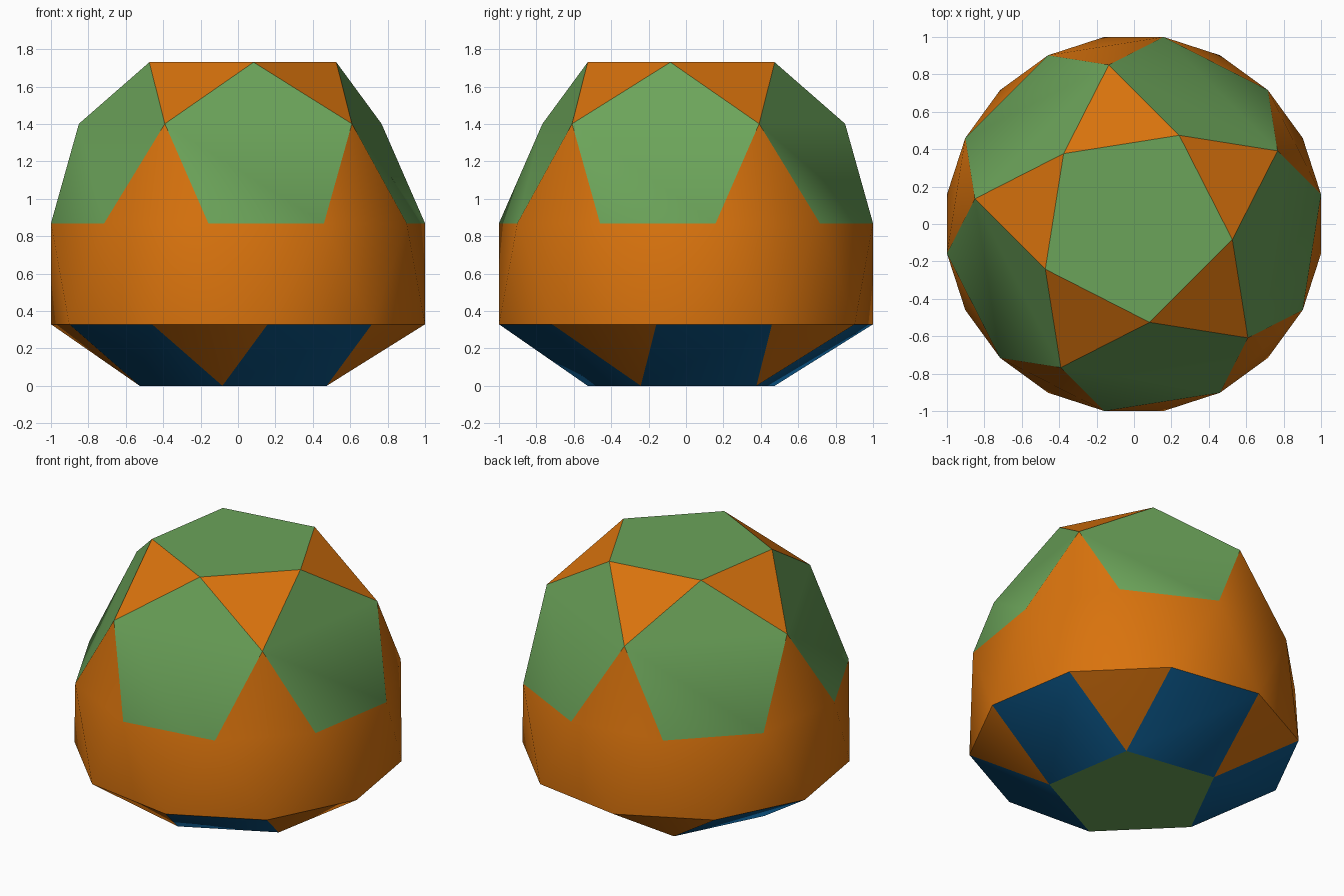
import bpy, bmesh, math

if "Cube" in bpy.data.objects:
    bpy.data.objects.remove(bpy.data.objects["Cube"])


def linear(c):
    return c / 12.92 if c <= 0.04045 else ((c + 0.055) / 1.055) ** 2.4


def material(name, srgb):
    col = (*[linear(c) for c in srgb], 1.0)
    m = bpy.data.materials.new(name)
    m.use_nodes = True
    m.diffuse_color = col
    m.node_tree.nodes["Principled BSDF"].inputs["Base Color"].default_value = col
    return m


# face colour follows the number of sides
ORANGE, BLUE, GREEN = 0, 1, 2
COLOUR = {3: ORANGE, 4: BLUE, 5: GREEN}
materials = [material("orange", (0.85, 0.45, 0.05)),
             material("blue", (0.05, 0.35, 0.55)),
             material("green", (0.42, 0.64, 0.35))]

# equal-edged proportions
R = 1 / math.cos(math.radians(9))          # decagon radius
A = 2 * R * math.sin(math.radians(18))     # edge length
P = A / (2 * math.sin(math.radians(36)))   # pentagon radius
PHI = (1 + math.sqrt(5)) / 2
Z_LOW = A * 0.52573                        # cupola height
Z_HIGH = Z_LOW + A * 0.86240               # plus the antiprism band
Z_MID = Z_HIGH + A * 0.85065               # rotunda waist
Z_TOP = Z_HIGH + A * 1.37638               # plus the rotunda

bm = bmesh.new()


def ring(n, radius, z, start):
    angles = [math.radians(start + 360 * i / n) for i in range(n)]
    return [bm.verts.new((radius * math.cos(a), radius * math.sin(a), z)) for a in angles]


def face(*verts):
    f = bm.faces.new(verts)
    f.material_index = COLOUR[len(verts)]


base = ring(5, P, 0, -99)
low = ring(10, R, Z_LOW, -117)
high = ring(10, R, Z_HIGH, -99)
mid = ring(5, P * PHI, Z_MID, -45)
top = ring(5, P, Z_TOP, -81)

# end caps
face(*reversed(base))
face(*top)

for i in range(5):
    j, k = (i + 1) % 5, 2 * i
    # lower cupola: triangles and squares
    face(base[i], low[k + 1], low[k])
    face(base[i], base[j], low[(k + 2) % 10], low[k + 1])
    # upper rotunda: pentagons, and triangles above and below the waist
    face(top[i], mid[i - 1], high[k], high[k + 1], mid[i])
    face(top[i], mid[i], top[j])
    face(mid[i], high[k + 1], high[(k + 2) % 10])

# antiprism band of triangles
for i in range(10):
    j = (i + 1) % 10
    face(low[i], low[j], high[i])
    face(low[j], high[j], high[i])

bmesh.ops.recalc_face_normals(bm, faces=bm.faces[:])
mesh = bpy.data.meshes.new("faceted_polyhedron")
bm.to_mesh(mesh)
bm.free()
for m in materials:
    mesh.materials.append(m)

solid = bpy.data.objects.new("faceted_polyhedron", mesh)
bpy.context.collection.objects.link(solid)

# soften shallow edges, keep steep ones sharp
bpy.ops.object.select_all(action='DESELECT')
solid.select_set(True)
bpy.context.view_layer.objects.active = solid
bpy.ops.object.shade_smooth_by_angle(angle=math.radians(30))
